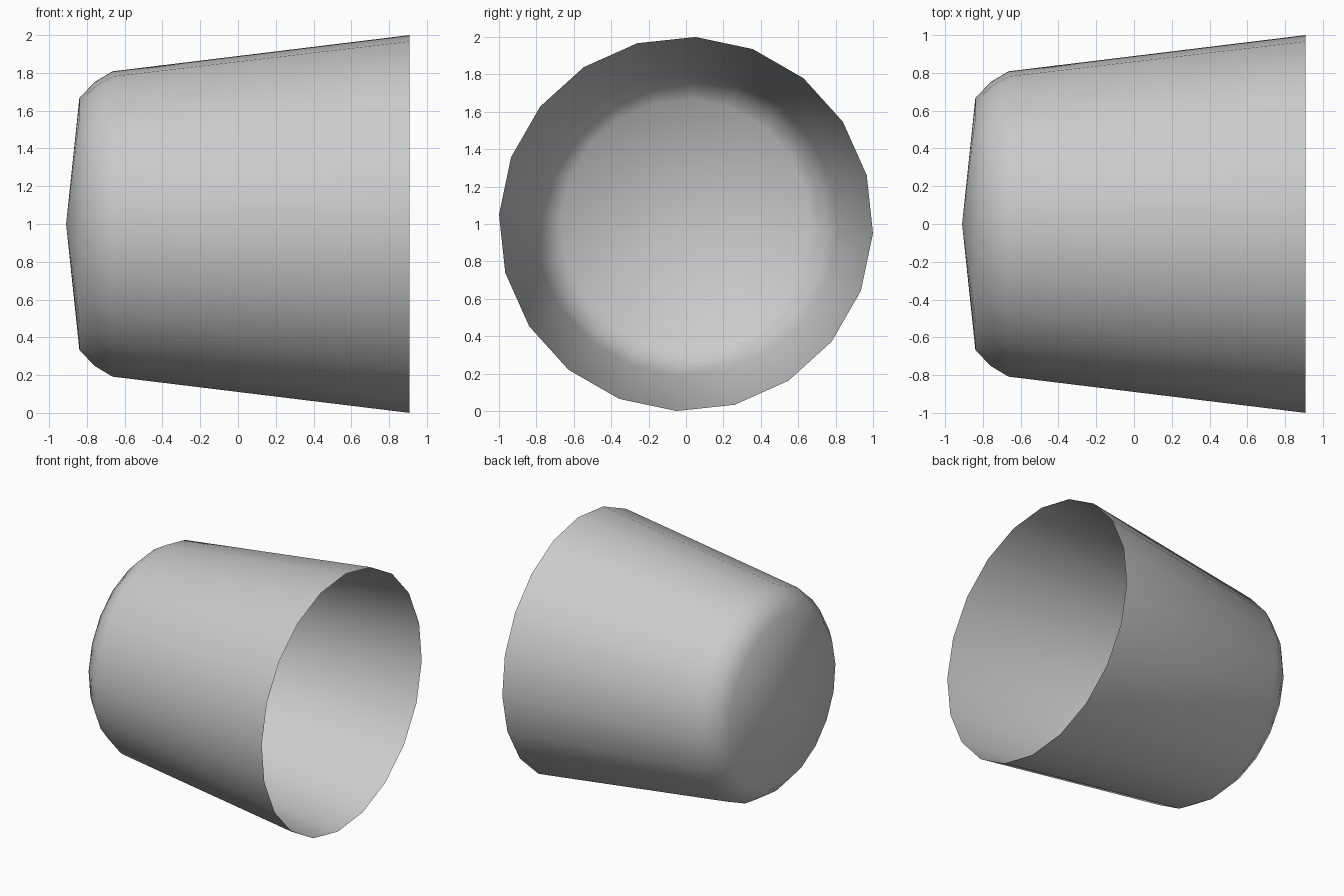
import bpy, bmesh, math

if "Cube" in bpy.data.objects:
    bpy.data.objects.remove(bpy.data.objects["Cube"])

SIDES = 20
TURN = math.radians(-2.9)
# (x, radius) from the rounded closed end to the open rim
PROFILE = [(-0.84, 0.667), (-0.76, 0.752), (-0.665, 0.809), (0.907, 1.001)]
TIP_X = -0.91

bm = bmesh.new()


def ring(x, r):
    angles = [TURN + 2 * math.pi * i / SIDES for i in range(SIDES)]
    return [bm.verts.new((x, r * math.cos(a), 1 + r * math.sin(a))) for a in angles]


# Tapered wall
rings = [ring(x, r) for x, r in PROFILE]
for a, b in zip(rings, rings[1:]):
    for i in range(SIDES):
        j = (i + 1) % SIDES
        bm.faces.new((a[i], b[i], b[j], a[j]))

# Shallow cone closing the narrow end
tip = bm.verts.new((TIP_X, 0, 1))
for i in range(SIDES):
    bm.faces.new((tip, rings[0][i], rings[0][(i + 1) % SIDES]))

# Face normals outwards on the open shell
bmesh.ops.recalc_face_normals(bm, faces=bm.faces[:])
bm.normal_update()
if sum(f.normal.x for f in bm.faces if tip in f.verts) > 0:
    bmesh.ops.reverse_faces(bm, faces=bm.faces[:])
for f in bm.faces:
    f.smooth = True

mesh = bpy.data.meshes.new("cup_shell")
bm.to_mesh(mesh)
bm.free()
bpy.context.collection.objects.link(bpy.data.objects.new("cup_shell", mesh))
